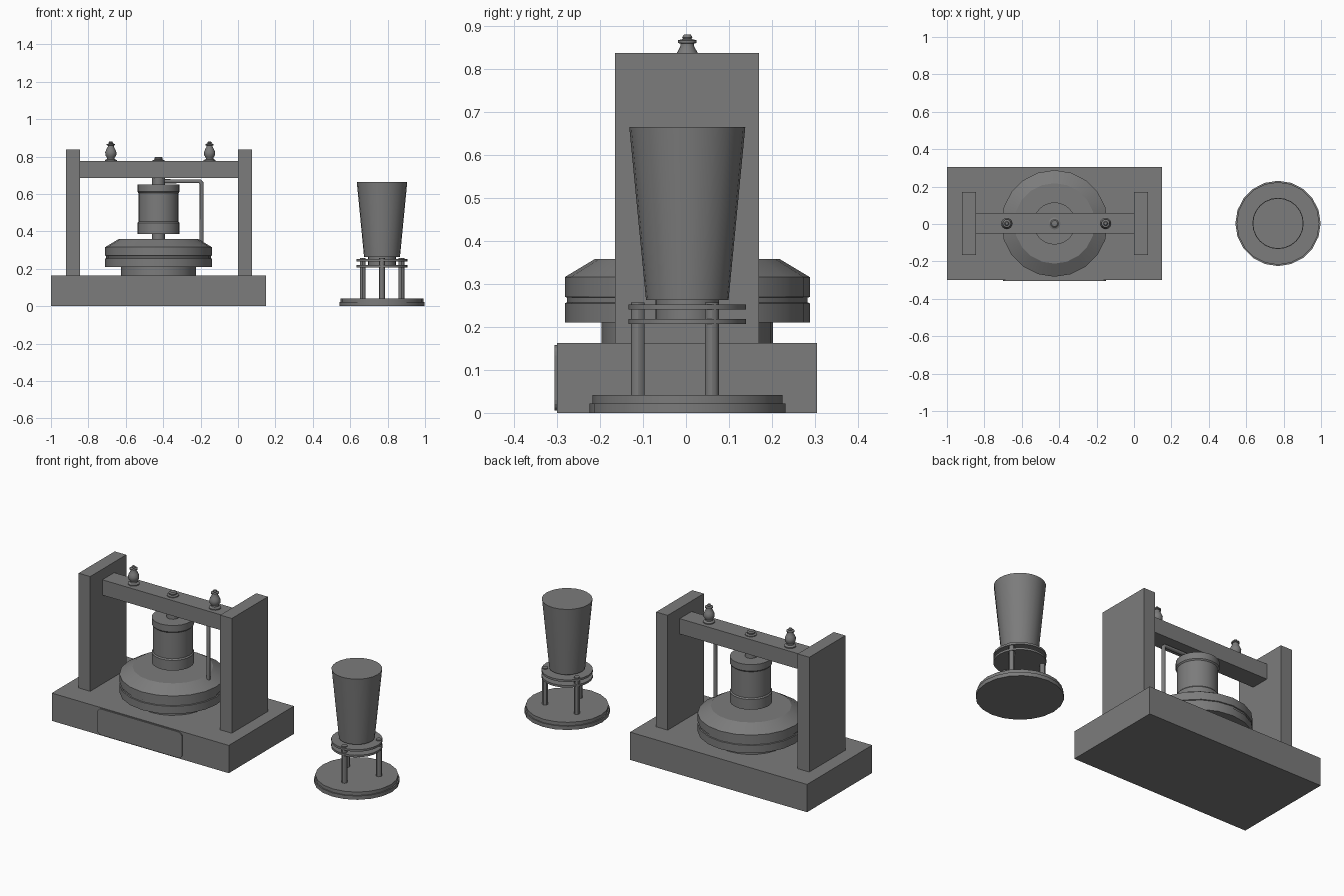
import bpy, bmesh, math
from mathutils import Vector

if "Cube" in bpy.data.objects:
    bpy.data.objects.remove(bpy.data.objects["Cube"], do_unlink=True)

grey = bpy.data.materials.new("dark_grey")
grey.use_nodes = True
grey.diffuse_color = (0.2, 0.2, 0.2, 1)
grey.node_tree.nodes["Principled BSDF"].inputs["Base Color"].default_value = (0.2, 0.2, 0.2, 1)

YC = 0.003          # shared centre line
PRESS_X = -0.425    # press axis
CUP_X = 0.77        # stand axis


def finish(name, bm, smooth=False):
    bmesh.ops.recalc_face_normals(bm, faces=bm.faces)
    mesh = bpy.data.meshes.new(name)
    bm.to_mesh(mesh)
    bm.free()
    mesh.materials.append(grey)
    obj = bpy.data.objects.new(name, mesh)
    bpy.context.collection.objects.link(obj)
    if smooth:
        bpy.ops.object.select_all(action='DESELECT')
        obj.select_set(True)
        bpy.context.view_layer.objects.active = obj
        bpy.ops.object.shade_smooth_by_angle(angle=math.radians(30))
    return obj


def box(name, x, y, z):
    """Box from (min, max) pairs."""
    bm = bmesh.new()
    bmesh.ops.create_cube(bm, size=1)
    for v in bm.verts:
        v.co = Vector([a[0] + (c + 0.5) * (a[1] - a[0]) for a, c in zip((x, y, z), v.co)])
    return finish(name, bm)


def turned(name, x, y, profile, sides=24):
    """Closed lathe shape from (radius, height) points, capped at both ends."""
    bm = bmesh.new()
    rings = []
    for r, z in profile:
        angles = [2 * math.pi * i / sides for i in range(sides)]
        rings.append([bm.verts.new((x + r * math.cos(a), y + r * math.sin(a), z)) for a in angles])
    for low, high in zip(rings, rings[1:]):
        for i in range(sides):
            j = (i + 1) % sides
            bm.faces.new((low[i], low[j], high[j], high[i]))
    bm.faces.new(rings[0])
    bm.faces.new(rings[-1])
    return finish(name, bm, True)


# Frame: base, two uprights and the cross beam
box("base", (-1, 0.15), (-0.3, 0.305), (0, 0.163))
box("right_upright", (-0.92, -0.845), (-0.165, 0.17), (0.163, 0.837))
box("left_upright", (0, 0.075), (-0.165, 0.17), (0.163, 0.837))
box("cross_beam", (-0.845, 0), (-0.052, 0.058), (0.685, 0.775))

# Front plate with rounded corners
bm = bmesh.new()
outline = []
radius = 0.025
for cx, cz, start in ((-0.175, 0.133, 0), (-0.675, 0.133, 90), (-0.675, 0.03, 180), (-0.175, 0.03, 270)):
    for step in range(5):
        a = math.radians(start + step * 22.5)
        outline.append(bm.verts.new((cx + radius * math.cos(a), -0.306, cz + radius * math.sin(a))))
face = bm.faces.new(outline)
new = bmesh.ops.extrude_face_region(bm, geom=[face])["geom"]
bmesh.ops.translate(bm, verts=[g for g in new if isinstance(g, bmesh.types.BMVert)], vec=(0, 0.007, 0))
finish("front_plate", bm)

# Press: foot, grooved bowl, piston and drum
turned("press_foot", PRESS_X, YC, [(0.2, 0.163), (0.2, 0.21)])
turned("press_bowl", PRESS_X, YC,
       [(0.285, 0.21), (0.285, 0.255), (0.28, 0.257), (0.28, 0.268),
        (0.285, 0.27), (0.285, 0.316), (0.215, 0.358)], 20)
turned("piston", PRESS_X, YC, [(0.034, 0.355), (0.034, 0.69)], 16)
turned("drum", PRESS_X, YC,
       [(0.113, 0.385), (0.113, 0.445), (0.107, 0.452), (0.107, 0.605),
        (0.113, 0.612), (0.113, 0.65)])

# Bent pipe from the piston down to the bowl
curve = bpy.data.curves.new("pipe", 'CURVE')
curve.dimensions = '3D'
curve.bevel_depth = 0.011
curve.bevel_resolution = 2
curve.use_fill_caps = True
curve.materials.append(grey)
spline = curve.splines.new('POLY')
path = [(PRESS_X, 0.668), (-0.205, 0.668), (-0.195, 0.658), (-0.195, 0.335)]
spline.points.add(len(path) - 1)
for point, (x, z) in zip(spline.points, path):
    point.co = (x, YC, z, 1)
bpy.context.collection.objects.link(bpy.data.objects.new("pipe", curve))

# Finials and the centre knob on the beam
finial = [(0.032, 0.775), (0.032, 0.781), (0.02, 0.787), (0.02, 0.793), (0.029, 0.807),
          (0.03, 0.823), (0.024, 0.838), (0.016, 0.853), (0.016, 0.859), (0.022, 0.861),
          (0.022, 0.867), (0.01, 0.87), (0.012, 0.874), (0.008, 0.88)]
for name, x in (("right_finial", -0.68), ("left_finial", -0.152)):
    turned(name, x, YC, finial, 16)
turned("centre_knob", PRESS_X, YC,
       [(0.032, 0.775), (0.032, 0.78), (0.021, 0.784), (0.023, 0.793), (0.016, 0.799)], 16)

# Separate stand with three legs and a tapered cup
turned("stand_base", CUP_X, YC, [(0.228, 0), (0.228, 0.022), (0.221, 0.022), (0.221, 0.042)], 20)
for i, name in enumerate(("front_leg", "left_leg", "right_leg")):
    a = math.radians(-90 + 120 * i)
    turned(name, CUP_X + 0.119 * math.cos(a), YC + 0.115 * math.sin(a),
           [(0.016, 0.042), (0.016, 0.257)], 12)
for name, z in (("lower_shelf", 0.207), ("upper_shelf", 0.24)):
    turned(name, CUP_X, YC, [(0.137, z), (0.137, z + 0.012)])
turned("cup_stem", CUP_X, YC, [(0.074, 0.215), (0.074, 0.268)])
turned("cup", CUP_X, YC, [(0.096, 0.263), (0.135, 0.665)])
